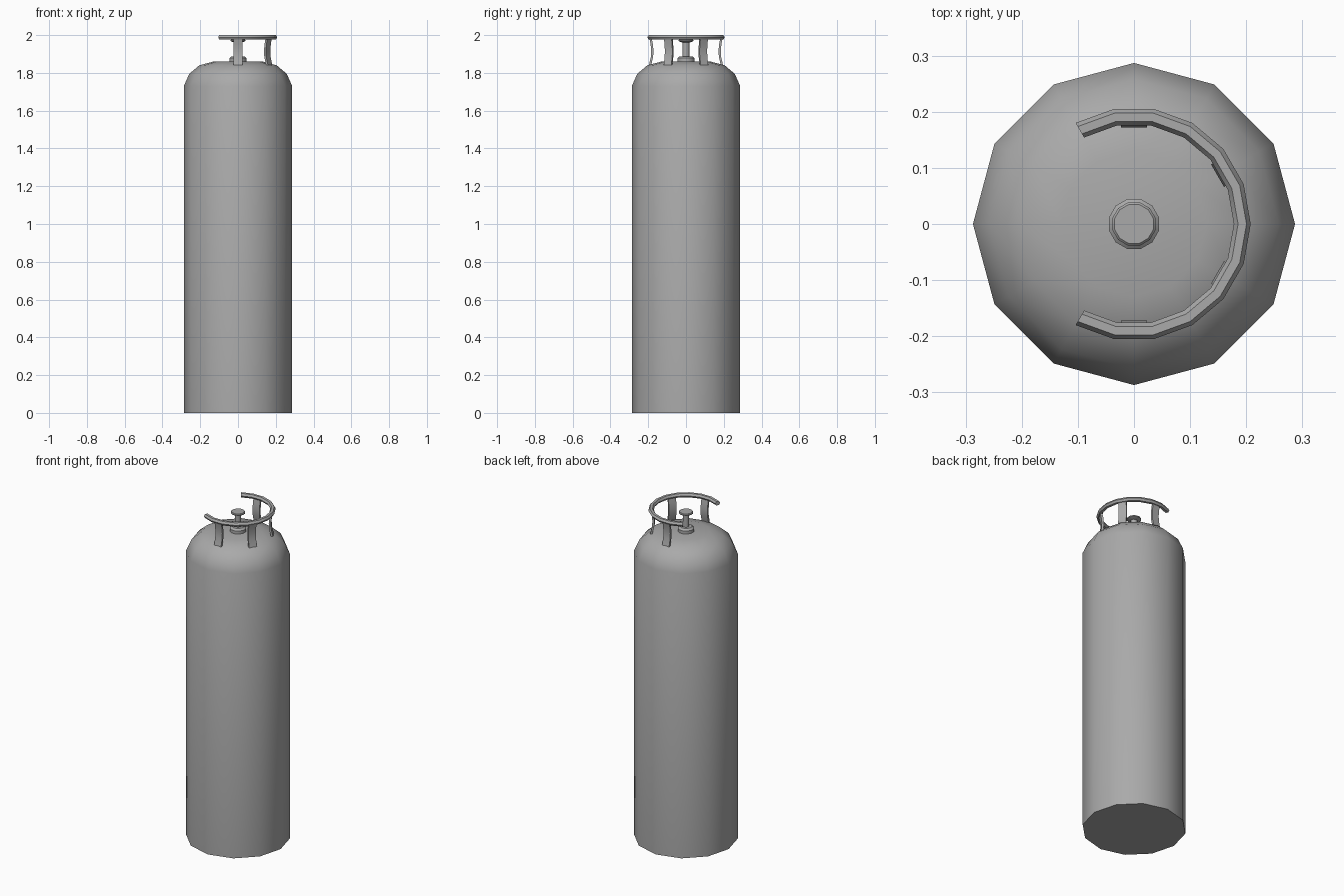
import bpy
import bmesh
from math import cos, sin, pi, radians

default_cube = bpy.data.objects.get("Cube")
if default_cube:
    bpy.data.objects.remove(default_cube, do_unlink=True)

GREY = (0.4, 0.4, 0.4, 1)
metal = bpy.data.materials.new("grey_metal")
metal.use_nodes = True
metal.diffuse_color = GREY
metal.node_tree.nodes["Principled BSDF"].inputs["Base Color"].default_value = GREY


def loft(name, rings):
    """Skin a series of equal point loops and cap both ends."""
    bm = bmesh.new()
    loops = [[bm.verts.new(p) for p in ring] for ring in rings]
    n = len(loops[0])
    for a, b in zip(loops, loops[1:]):
        for i in range(n):
            j = (i + 1) % n
            bm.faces.new((a[i], a[j], b[j], b[i]))
    bm.faces.new(loops[0])
    bm.faces.new(loops[-1])
    bmesh.ops.recalc_face_normals(bm, faces=bm.faces)
    mesh = bpy.data.meshes.new(name)
    bm.to_mesh(mesh)
    bm.free()
    mesh.materials.append(metal)
    obj = bpy.data.objects.new(name, mesh)
    bpy.context.collection.objects.link(obj)
    bpy.ops.object.select_all(action='DESELECT')
    obj.select_set(True)
    bpy.context.view_layer.objects.active = obj
    bpy.ops.object.shade_smooth_by_angle(angle=radians(40))
    return obj


def lathe(name, profile, turn=0.0, sides=12):
    angles = [turn + 2 * pi * i / sides for i in range(sides)]
    return loft(name, [[(r * cos(a), r * sin(a), z) for a in angles] for r, z in profile])


# Tall tank with rounded shoulders
lathe("tank", [(0.287, 0), (0.287, 1.73), (0.258, 1.795), (0.205, 1.84), (0.13, 1.86)])

# Valve base, stem and handwheel
lathe("valve_base", [(0.046, 1.85), (0.046, 1.878), (0.034, 1.888)], radians(15))
lathe("valve_stem", [(0.018, 1.88), (0.018, 1.97)], radians(15))
lathe("valve_handwheel", [(0.024, 1.962), (0.04, 1.968), (0.04, 1.974), (0.036, 1.978)],
      radians(15))

# Open guard ring, a hexagonal bar swept around the left side
bar = [(0.193 + 0.015 * cos(i * pi / 3), 1.988 + 0.0139 * sin(i * pi / 3)) for i in range(6)]
loft("guard_ring", [[(r * cos(radians(d)), r * sin(radians(d)), z) for r, z in bar]
                    for d in range(-120, 121, 20)])

# Four flat brackets, bowed inwards, holding the ring
BOW = [(0.194, 1.825), (0.187, 1.855), (0.18, 1.885), (0.178, 1.92), (0.182, 1.955), (0.188, 1.985)]
HALF_WIDTH, HALF_DEPTH = 0.023, 0.006
for number, degrees in enumerate((-90, -30, 30, 90), 1):
    c, s = cos(radians(degrees)), sin(radians(degrees))
    rings = []
    for r, z in BOW:
        corners = [(r + u * HALF_DEPTH, v * HALF_WIDTH)
                   for u, v in ((-1, -1), (1, -1), (1, 1), (-1, 1))]
        rings.append([(x * c - y * s, x * s + y * c, z) for x, y in corners])
    loft(f"guard_bracket_{number}", rings)
